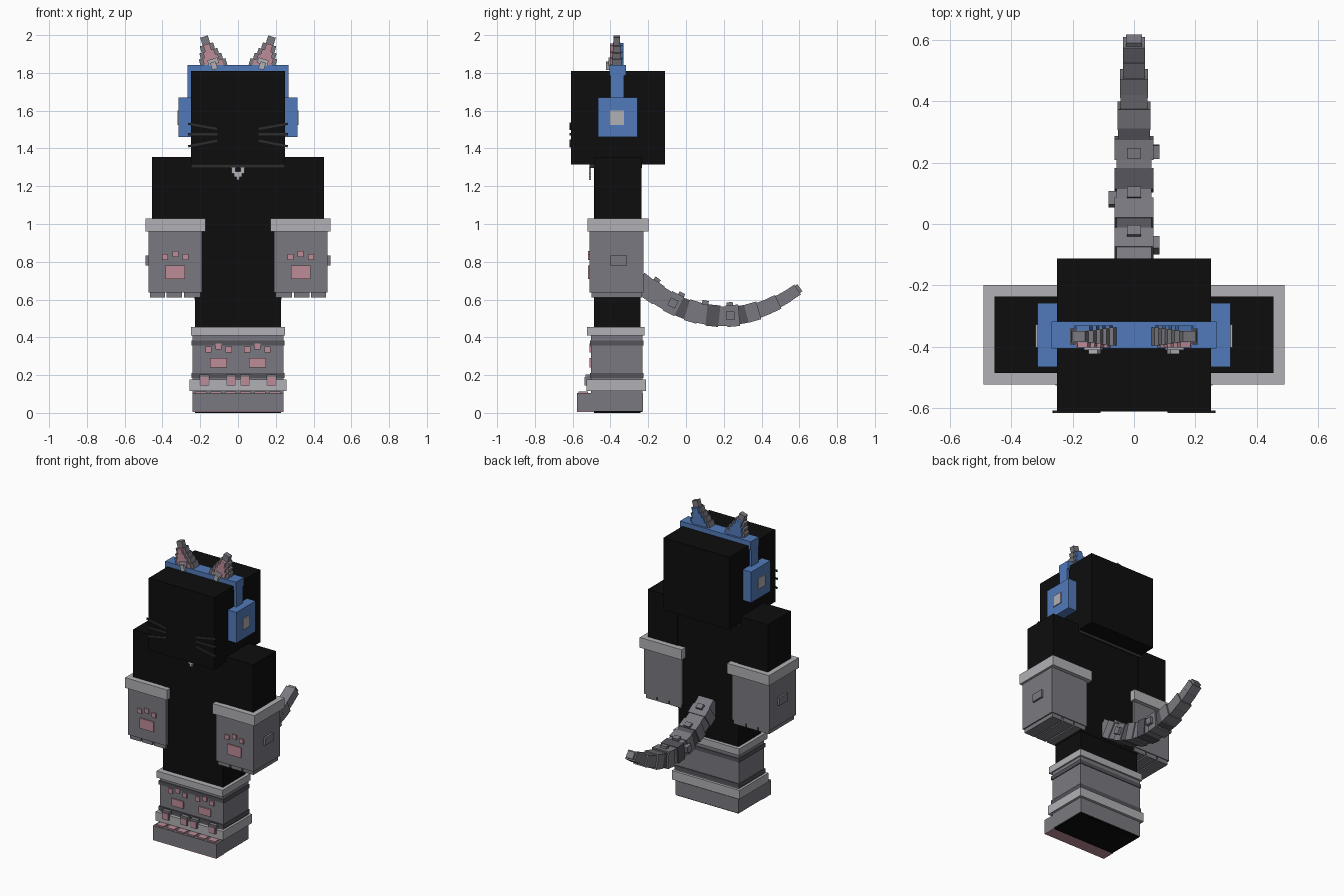
import bpy, bmesh, math
from mathutils import Matrix, Vector

cube = bpy.data.objects.get("Cube")
if cube:
    bpy.data.objects.remove(cube, do_unlink=True)


def linear(c):
    c /= 255
    return c / 12.92 if c <= 0.04045 else ((c + 0.055) / 1.055) ** 2.4


def material(name, r, g, b):
    m = bpy.data.materials.new(name)
    col = (linear(r), linear(g), linear(b), 1)
    m.diffuse_color = col
    m.use_nodes = True
    bsdf = m.node_tree.nodes["Principled BSDF"]
    bsdf.inputs["Base Color"].default_value = col
    bsdf.inputs["Roughness"].default_value = 0.8
    return m


BLACK = material("black", 13, 13, 13)
WHISKER = material("charcoal", 44, 44, 45)
GREY = material("fur grey", 122, 121, 128)
DARK = material("dark grey", 84, 83, 90)
LIGHT = material("light grey", 177, 176, 181)
PINK = material("pink", 190, 140, 152)
BLUE = material("blue", 81, 122, 186)


def part(name, boxes, mat, matrix=None, mirror=False):
    """One object from boxes (x0, x1, y0, y1, z0, z1), optionally mirrored in x."""
    bm = bmesh.new()
    for x0, x1, y0, y1, z0, z1 in boxes:
        size = Matrix.Diagonal((x1 - x0, y1 - y0, z1 - z0, 1))
        mid = Matrix.Translation(((x0 + x1) / 2, (y0 + y1) / 2, (z0 + z1) / 2))
        bmesh.ops.create_cube(bm, size=1, matrix=mid @ size)
    if matrix:
        bm.transform(matrix)
    if mirror:
        bm.transform(Matrix.Diagonal((-1, 1, 1, 1)))
        bmesh.ops.reverse_faces(bm, faces=bm.faces)
    me = bpy.data.meshes.new(name)
    bm.to_mesh(me)
    bm.free()
    me.materials.append(mat)
    ob = bpy.data.objects.new(name, me)
    bpy.context.collection.objects.link(ob)
    return ob


def pair(name, boxes, mat, matrix=None):
    part("left_" + name, boxes, mat, matrix)
    part("right_" + name, boxes, mat, matrix, mirror=True)


def paw(cx, z, w, h, y):
    """Paw print: one big pad and three toes, facing the front."""
    boxes = [(cx - w / 2, cx + w / 2, y - 0.008, y + 0.004, z, z + h)]
    for dx, dz in ((-0.054, 0.03), (0, 0.046), (0.054, 0.03)):
        boxes.append((cx + dx - 0.016, cx + dx + 0.016, y - 0.008, y + 0.004,
                      z + h + dz, z + h + dz + 0.031))
    return boxes


# Body
part("head", [(-0.25, 0.25, -0.61, -0.112, 1.315, 1.81)], BLACK)
part("torso", [(-0.23, 0.23, -0.488, -0.24, 0.6, 1.355)], BLACK)
part("legs", [(-0.228, 0.228, -0.486, -0.242, 0, 0.6)], BLACK)
pair("arm", [(0.23, 0.455, -0.485, -0.236, 0.7, 1.355)], BLACK)

# Collar and charm
part("collar", [(-0.248, 0.248, -0.512, -0.232, 1.297, 1.317)], WHISKER)
part("collar_charm", [(-0.034, -0.012, -0.514, -0.502, 1.268, 1.298),
                      (0.012, 0.034, -0.514, -0.502, 1.268, 1.298),
                      (-0.02, 0.02, -0.514, -0.502, 1.25, 1.278),
                      (-0.009, 0.009, -0.514, -0.502, 1.232, 1.25)], LIGHT)

# Whiskers
for i, (z, slope) in enumerate(((1.517, 10), (1.475, 0), (1.426, -11))):
    m = Matrix.Translation((0.187, -0.612, z)) @ Matrix.Rotation(-math.radians(slope), 4, 'Y')
    pair(f"whisker_{i + 1}", [(-0.078, 0.078, -0.004, 0.004, -0.006, 0.006)], WHISKER, m)

# Headset
part("headband", [(-0.268, 0.268, -0.406, -0.318, 1.785, 1.842)], BLUE)
pair("headband_arm", [(0.245, 0.268, -0.4, -0.328, 1.64, 1.8)], BLUE)
pair("ear_cup", [(0.245, 0.314, -0.466, -0.258, 1.46, 1.67)], BLUE)
pair("ear_cup_plate", [(0.31, 0.32, -0.402, -0.328, 1.525, 1.6)], LIGHT)

# Stepped cat ears, tilted outwards
tilt = Matrix.Translation((0.128, -0.365, 1.822)) @ Matrix.Rotation(math.radians(17), 4, 'Y')
rows = [(0, 0.036, 0.075), (0.036, 0.07, 0.062), (0.07, 0.1, 0.05),
        (0.1, 0.135, 0.037), (0.135, 0.178, 0.021)]
pair("ear", [(-w, w, -0.03 + 0.003 * i, 0.028 - 0.003 * i, z0, z1)
             for i, (z0, z1, w) in enumerate(rows)], GREY, tilt)
pair("ear_inside", [(-w + 0.02, w - 0.02, -0.037, -0.02, z0, z1)
                    for z0, z1, w in rows[:4]], PINK, tilt)
pair("ear_back", [(-w + 0.014, w - 0.014, 0.015, 0.034, z0, z1)
                  for z0, z1, w in rows[:4]], BLUE, tilt)
pair("ear_tuft", [(-0.02, 0.01, -0.058, -0.03, -0.005, 0.035),
                  (-0.035, 0.02, -0.046, -0.03, 0.022, 0.052)], LIGHT, tilt)

# Paw gloves
pair("glove", [(0.19, 0.475, -0.51, -0.226, 0.638, 0.97)], GREY)
pair("glove_fingers", [(a, b, -0.5, -0.232, 0.61, 0.64)
                       for a, b in ((0.198, 0.287), (0.297, 0.378), (0.387, 0.467))], GREY)
pair("glove_cuff", [(0.172, 0.49, -0.522, -0.199, 0.96, 1.03)], LIGHT)
pair("glove_pads", paw(0.332, 0.71, 0.105, 0.07, -0.51), PINK)
pair("glove_thumb", [(0.47, 0.489, -0.4, -0.312, 0.78, 0.832)], GREY)

# Leg warmers
part("leg_warmer", [(-0.24, 0.24, -0.502, -0.23, 0.1, 0.42)], GREY)
part("leg_bands", [(-0.246, 0.246, -0.507, -0.225, z, z + 0.026)
                   for z in (0.185, 0.358)], DARK)
part("upper_leg_cuff", [(-0.25, 0.25, -0.524, -0.219, 0.41, 0.456)], LIGHT)
part("lower_leg_cuff", [(-0.256, 0.256, -0.526, -0.212, 0.115, 0.176)], LIGHT)
pair("leg_pads", paw(0.103, 0.24, 0.088, 0.05, -0.502), PINK)

# Foot with toes
part("foot", [(-0.24, 0.24, -0.578, -0.228, 0.01, 0.105)], GREY)
part("sole", [(-0.24, 0.24, -0.578, -0.488, 0.005, 0.011)], PINK)
part("sole_back", [(-0.236, 0.236, -0.488, -0.23, 0.005, 0.0105)], BLACK)
part("toe_pads", [(-0.195 + i * 0.078 - 0.029, -0.195 + i * 0.078 + 0.029,
                   -0.568, -0.52, 0.1, 0.114) for i in range(6)], PINK)
claws = (0.037, 0.177)
pair("toe_tufts", [(x - 0.027, x + 0.027, -0.532, -0.495, 0.145, 0.204) for x in claws], GREY)
pair("toe_tuft_pads", [(x - 0.022, x + 0.022, -0.537, -0.53, 0.145, 0.19)
                       for x in claws], PINK)


# Tail: overlapping boxes along a sagging curve, tapering to the tip
def tail_frame(y):
    z = 0.512 + 0.93 * (y - 0.2) ** 2
    angle = math.atan(1.86 * (y - 0.2))
    return Matrix.Translation((0, y, z)) @ Matrix.Rotation(angle, 4, 'X')


count = 16
for i in range(count):
    y = -0.225 + i * 0.0525
    taper = 1 if i < 10 else 1 - 0.075 * (i - 9)
    w = (0.064 if i % 2 else 0.057) * taper
    h = (0.057 if i % 2 else 0.052) * taper
    part(f"tail_segment_{i + 1}", [(-w, w, -0.034, 0.034, -h, h)],
         DARK if i in (4, 7, 10) else GREY, tail_frame(y))
part("tail_tip", [(-0.026, 0.026, -0.02, 0.022, -0.023, 0.023)], GREY, tail_frame(0.585))

# Tail fur tufts on top and at the sides
for i, y in enumerate((-0.19, -0.05, 0.09, 0.235)):
    part(f"tail_top_tuft_{i + 1}", [(-0.022, 0.022, -0.017, 0.017, 0.04, 0.073)],
         GREY, tail_frame(y))
for i, (y, s) in enumerate(((-0.07, 1), (0.08, -1), (0.235, 1))):
    part(f"tail_side_tuft_{i + 1}", [(0.045, 0.083, -0.022, 0.022, -0.02, 0.025)],
         GREY, tail_frame(y), mirror=s < 0)
